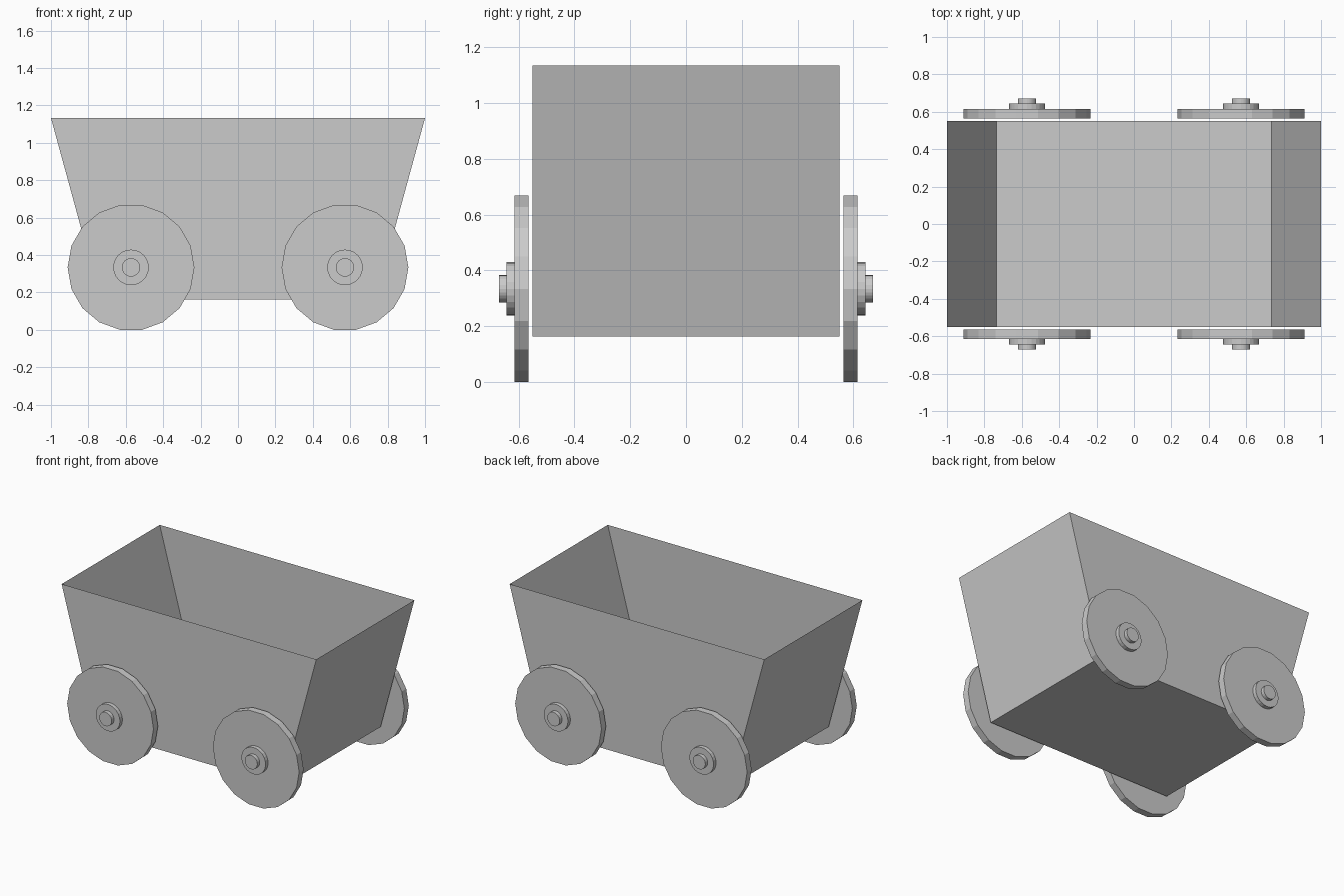
import bpy, bmesh, math

if "Cube" in bpy.data.objects:
    bpy.data.objects.remove(bpy.data.objects["Cube"])

TOP_X, BASE_X, HALF_Y = 1.0, 0.735, 0.55
BASE_Z, TOP_Z = 0.163, 1.133
AXLE_X, AXLE_Z = 0.572, 0.334


def finish(bm, name):
    mesh = bpy.data.meshes.new(name)
    bm.to_mesh(mesh)
    bm.free()
    obj = bpy.data.objects.new(name, mesh)
    bpy.context.collection.objects.link(obj)
    return obj


def disc(name, radius, sides, x, y_inner, y_outer, side):
    # Flat-shaded drum lying along the y axis
    bm = bmesh.new()
    bmesh.ops.create_cone(bm, cap_ends=True, segments=sides, radius1=radius,
                          radius2=radius, depth=y_outer - y_inner)
    # Put a vertex on the horizontal axis so the wheel rests on a flat edge
    ang = math.atan2(bm.verts[:][0].co.y, bm.verts[:][0].co.x)
    for v in bm.verts:
        px, py, pz = v.co
        cx = px * math.cos(-ang) - py * math.sin(-ang)
        cy = px * math.sin(-ang) + py * math.cos(-ang)
        v.co = (x + cx, side * (y_inner + y_outer) / 2 + pz, AXLE_Z - cy)
    bmesh.ops.recalc_face_normals(bm, faces=bm.faces)
    return finish(bm, name)


# Tub: thin-walled box with sloping ends, open at the top
bm = bmesh.new()
bmesh.ops.create_cube(bm, size=2)
for v in bm.verts:
    high = v.co.z > 0
    v.co.x *= TOP_X if high else BASE_X
    v.co.y *= HALF_Y
    v.co.z = TOP_Z if high else BASE_Z
lid = [f for f in bm.faces if all(v.co.z > 1 for v in f.verts)]
bmesh.ops.delete(bm, geom=lid, context='FACES_ONLY')
finish(bm, "tub")

# Wheels with stepped hubs at the four corners
for side, s_name in ((-1, "front"), (1, "back")):
    for end, e_name in ((-1, "left"), (1, "right")):
        tag = f"{s_name}_{e_name}"
        x = end * AXLE_X
        disc(f"wheel_{tag}", 0.339, 18, x, 0.565, 0.615, side)
        disc(f"hub_{tag}", 0.095, 24, x, 0.615, 0.643, side)
        disc(f"axle_cap_{tag}", 0.049, 24, x, 0.643, 0.67, side)
